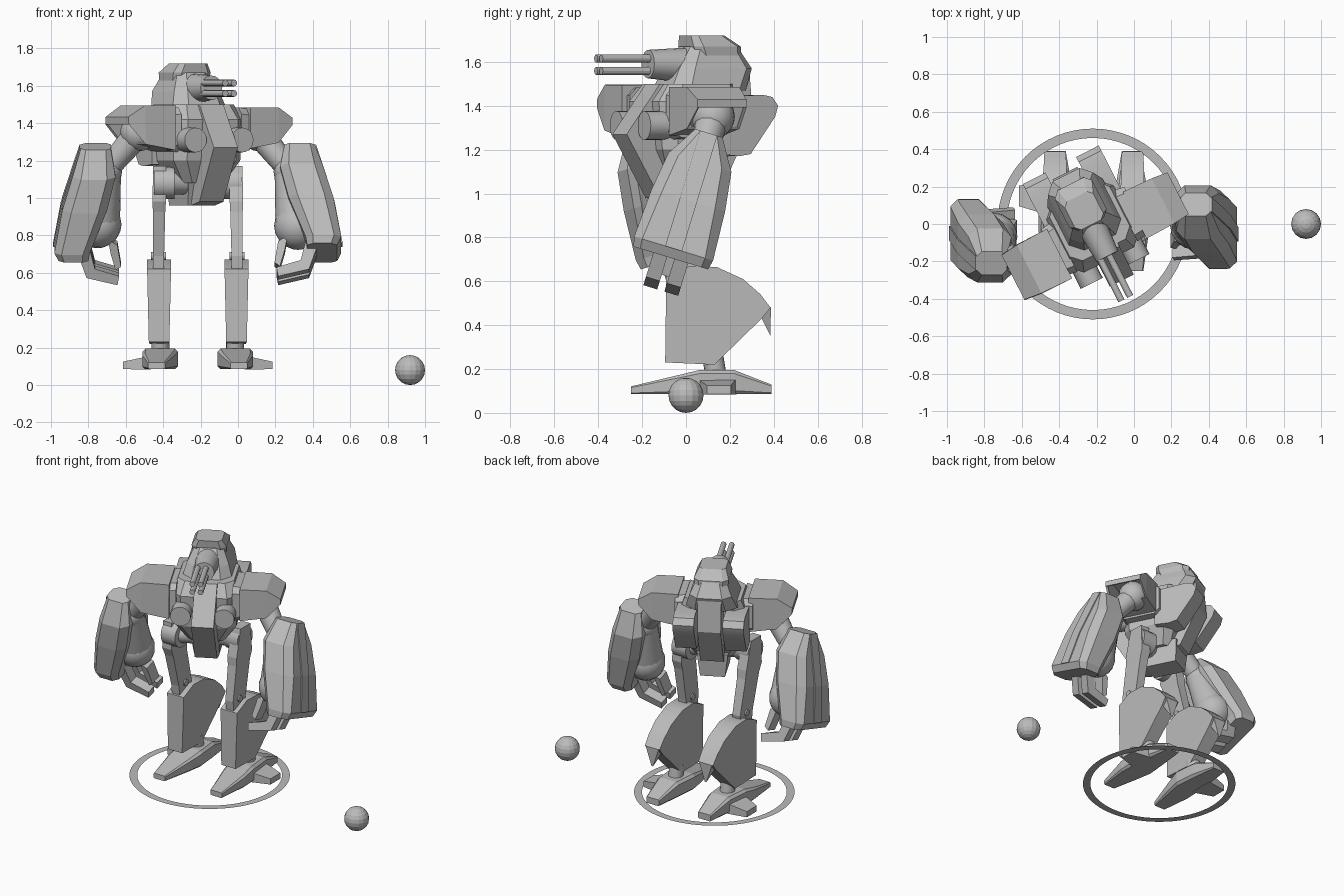
import bpy, bmesh, math
from mathutils import Matrix, Vector

cube = bpy.data.objects.get("Cube")
if cube:
    bpy.data.objects.remove(cube)

GREY = (0.5, 0.5, 0.5, 1)
grey = bpy.data.materials.new("plain_grey")
grey.use_nodes = True
grey.diffuse_color = GREY
grey.node_tree.nodes["Principled BSDF"].inputs["Base Color"].default_value = GREY

WORLD = Matrix.Identity(4)
MID = -0.215                                   # centre line of the legs
TORSO = Matrix.Translation((-0.21, -0.04, 0)) @ Matrix.Rotation(math.radians(27), 4, "Z")
SIDES = (("left", 1), ("right", -1))


def finish(name, bm, frame, smooth=True):
    bm.transform(frame)
    bmesh.ops.recalc_face_normals(bm, faces=bm.faces)
    mesh = bpy.data.meshes.new(name)
    bm.to_mesh(mesh)
    bm.free()
    mesh.materials.append(grey)
    if smooth:
        mesh.polygons.foreach_set("use_smooth", [True] * len(mesh.polygons))
        mesh.set_sharp_from_angle(angle=math.radians(28))
    obj = bpy.data.objects.new(name, mesh)
    bpy.context.collection.objects.link(obj)
    return obj


def place(axis, t, a, b):
    return {"X": (t, a, b), "Y": (a, t, b), "Z": (a, b, t)}[axis]


def skin(bm, rings):
    for low, high in zip(rings, rings[1:]):
        n = len(low)
        for i in range(n):
            j = (i + 1) % n
            bm.faces.new((low[i], low[j], high[j], high[i]))
    bm.faces.new(rings[0])
    bm.faces.new(rings[-1])


def loft(name, axis, sections, frame=WORLD, cut=0.0, opened=False):
    """Sections: position, centre a, centre b, half a, half b; cut trims corners."""
    bm = bmesh.new()
    rings = []
    for t, ca, cb, ha, hb in sections:
        c = cut * min(ha, hb)
        corners = []
        for sa, sb in ((1, 1), (-1, 1), (-1, -1), (1, -1)):
            pair = [(sa * ha, sb * (hb - c)), (sa * (ha - c), sb * hb)]
            if sa * sb < 0:
                pair.reverse()
            corners += pair if c else pair[:1]
        rings.append([bm.verts.new(place(axis, t, ca + a, cb + b)) for a, b in corners])
    skin(bm, rings)
    if opened:                                 # hollow cover, open outward and below
        bmesh.ops.recalc_face_normals(bm, faces=bm.faces)
        below = [f for f in bm.faces if f.normal.z < -0.4 and f.normal.x > 0.25]
        bmesh.ops.delete(bm, geom=below, context="FACES")
    obj = finish(name, bm, frame, smooth=False)
    if opened:
        shell = obj.modifiers.new("thickness", "SOLIDIFY")
        shell.thickness = 0.015
    return obj


def prism(name, axis, points, middle, half, frame=WORLD):
    """Profile extruded along axis; a third value in a point sets its own half width."""
    bm = bmesh.new()
    rings = [[bm.verts.new(place(axis, middle + s * (p[2] if len(p) > 2 else half), p[0], p[1]))
              for p in points] for s in (-1, 1)]
    skin(bm, rings)
    return finish(name, bm, frame)


def rod(name, start, end, r1, r2=None, frame=WORLD, sides=20):
    start, end = Vector(start), Vector(end)
    way = end - start
    bm = bmesh.new()
    bmesh.ops.create_cone(bm, cap_ends=True, segments=sides, radius1=r1,
                          radius2=r2 or r1, depth=way.length)
    turn = way.to_track_quat("Z", "Y").to_matrix().to_4x4()
    return finish(name, bm, frame @ Matrix.Translation((start + end) / 2) @ turn)


def ball(name, centre, radius, frame=WORLD, smooth=True):
    bm = bmesh.new()
    bmesh.ops.create_uvsphere(bm, u_segments=16, v_segments=10, radius=radius)
    return finish(name, bm, frame @ Matrix.Translation(centre), smooth)


# Ground ring and loose ball
bm = bmesh.new()
edge = bm.edges.new([bm.verts.new((r, 0, 0)) for r in (0.46, 0.51)])
bmesh.ops.spin(bm, geom=[edge, *edge.verts], cent=(0, 0, 0), axis=(0, 0, 1),
               angle=math.tau, steps=64, use_merge=True)
finish("ground_ring", bm, Matrix.Translation((-0.22, 0, 0.08)))
ball("loose_ball", (0.92, 0, 0.08), 0.08, smooth=False)

# Torso
loft("chest", "Z", [(1.08, 0, 0.03, 0.12, 0.12), (1.2, 0, 0.03, 0.2, 0.18),
                    (1.42, 0, 0.03, 0.21, 0.2), (1.5, 0, 0.06, 0.18, 0.17)], TORSO, 0.3)
loft("pelvis", "Z", [(0.96, 0, 0.08, 0.08, 0.11), (1.12, 0, 0.06, 0.1, 0.14)], TORSO)
prism("nose_plate", "X", [(-0.13, 1.5), (-0.3, 1.27), (-0.13, 0.98), (-0.03, 0.96),
                          (-0.03, 1.5)], 0.01, 0.072, TORSO)
prism("spine", "X", [(0.1, 1.55), (0.33, 1.57), (0.35, 1.34), (0.22, 1.08), (0.1, 1.06)],
      0, 0.075, TORSO)

# Head and gun
loft("neck_hump", "Z", [(1.47, 0, 0.11, 0.165, 0.19), (1.57, 0, 0.155, 0.135, 0.185),
                        (1.67, 0, 0.16, 0.09, 0.12)], TORSO, 0.4)
loft("head_cap", "Z", [(1.58, 0, 0.185, 0.105, 0.105), (1.67, 0, 0.165, 0.112, 0.12),
                       (1.72, 0, 0.125, 0.085, 0.085)], TORSO, 0.3)
rod("gun_mount", (0, 0.04, 1.585), (0, -0.15, 1.59), 0.08, 0.065, TORSO)
for i in (-1, 1):
    for j in (-1, 1):
        x, z = 0.026 * i - 0.015, 1.587 + 0.028 * j
        rod("gun_barrel", (x, -0.13, z), (x, -0.395, z), 0.018, frame=TORSO, sides=12)

for side, s in SIDES:
    flip = Matrix.Scale(s, 4, (1, 0, 0))
    body = TORSO @ flip
    limb = Matrix.Translation((MID, 0, 0)) @ flip

    # Pods and shoulder
    rod(side + "_front_pod", (0.14, 0, 1.31), (0.14, -0.24, 1.31), 0.066, frame=body)
    prism(side + "_back_pod", "X", [(0.1, 1.44), (0.32, 1.45), (0.37, 1.44), (0.4, 1.4),
                                    (0.385, 1.35), (0.26, 1.18), (0.2, 1.17), (0.1, 1.18)],
          0.16, 0.068, body)
    loft(side + "_collar", "X", [(0.18, 0, 1.365, 0.15, 0.12), (0.25, 0, 1.365, 0.14, 0.11)],
         body, 0.3)
    loft(side + "_shoulder_cover", "X", [(0.23, -0.02, 1.375, 0.14, 0.11),
                                         (0.4, -0.02, 1.39, 0.135, 0.095),
                                         (0.49, -0.02, 1.41, 0.125, 0.018)], body, opened=True)
    ball(side + "_shoulder_ball", (0.36, 0, 1.35), 0.1, body)
    rod(side + "_shoulder_axle", (0.15, 0, 1.35), (0.36, 0, 1.35), 0.07, frame=body)

    # Arm: one swings forward, the other back
    pivot = Matrix.Translation((0, 0.005 if s > 0 else -0.11, 0.95))
    arm = limb @ pivot @ Matrix.Rotation(math.radians(-17 * s), 4, "X")
    elbow, fist = Vector((0.495, 0, 0.2)), Vector((0.535, 0.015, -0.1))
    rod(side + "_upper_arm", body @ Vector((0.36, 0, 1.35)), arm @ elbow, 0.075, 0.06)
    ball(side + "_elbow", elbow, 0.09, arm)
    rod(side + "_wrist", elbow, fist, 0.085, 0.12, arm)
    ball(side + "_fist", fist, 0.127, arm)
    shape = [(0.34, 0.545, 0.08, 0.065), (0.2, 0.555, 0.115, 0.15), (0.02, 0.605, 0.12, 0.175),
             (-0.21, 0.672, 0.095, 0.188), (-0.255, 0.665, 0.08, 0.178)]
    loft(side + "_forearm", "Z", [(z, x, 0, hx, hy) for z, x, hx, hy in shape], arm, 0.4)
    loft(side + "_forearm_ridge", "Z", [(z, x + hx - 0.018, 0, 0.025, 0.04)
                                        for z, x, hx, hy in shape[:4]], arm)
    for k in (-1, 1):
        prism(side + "_finger", "Y", [(0.58, -0.2), (0.64, -0.24), (0.595, -0.37), (0.43, -0.41),
                                      (0.42, -0.36), (0.55, -0.32)], 0.05 * k, 0.033, arm)
    prism(side + "_thumb", "Y", [(0.48, -0.17), (0.43, -0.2), (0.41, -0.32), (0.44, -0.34),
                                 (0.465, -0.25)], 0, 0.04, arm)

    # Leg: turned hip joined to a straight shin and foot
    hip = limb.inverted() @ body @ Vector((0.195, 0, 1.08))
    hip.x = 0.18
    knee = Vector((0.21, -0.02, 0.69))
    top = Vector((0.205, hip.y, 1.08))
    rod(side + "_hip_axle", (0.06, 0, 1.08), (0.2, 0, 1.08), 0.06, frame=body)
    rod(side + "_hip_disc", hip - Vector((0.055, 0, 0)), hip + Vector((0.055, 0, 0)), 0.085,
        frame=limb)
    loft(side + "_thigh", "Z", [(p.z, p.x, p.y, hx, hy) for p, hx, hy in (
        (knee - Vector((0, 0, 0.08)), 0.03, 0.06), (knee, 0.03, 0.07),
        (knee.lerp(top, 0.6), 0.033, 0.075), (knee.lerp(top, 0.75), 0.036, 0.085),
        (top + Vector((0, 0, 0.09)), 0.034, 0.055))], limb)
    rod(side + "_knee_bolt", knee - Vector((0.04, 0, 0)), knee + Vector((0.04, 0, 0)), 0.022,
        frame=limb)
    prism(side + "_shin", "X", [(-0.095, 0.23, 0.055), (-0.09, 0.62, 0.064), (0.02, 0.67, 0.064),
                                (0.14, 0.665, 0.064), (0.26, 0.61, 0.062), (0.34, 0.54, 0.06),
                                (0.385, 0.48, 0.057), (0.345, 0.43, 0.055), (0.13, 0.22, 0.05)],
          0.207, 0.05, limb)
    prism(side + "_shin_spike", "X", [(0.36, 0.51, 0.055), (0.387, 0.48, 0.05),
                                      (0.385, 0.35, 0.006), (0.34, 0.44, 0.045)],
          0.207, 0.02, limb)
    rod(side + "_ankle", (0.2, 0.14, 0.15), (0.2, 0.12, 0.27), 0.048, frame=limb)
    loft(side + "_foot", "Y", [(-0.25, 0.22, 0.103, 0.045, 0.018),
                               (-0.04, 0.21, 0.128, 0.085, 0.043),
                               (0.06, 0.2, 0.14, 0.095, 0.055), (0.22, 0.2, 0.14, 0.08, 0.055),
                               (0.39, 0.2, 0.107, 0.05, 0.022)], limb, 0.3)
    loft(side + "_outer_toe", "X", [(0.25, 0.14, 0.12, 0.09, 0.037),
                                    (0.4, 0.15, 0.105, 0.055, 0.02)], limb)
